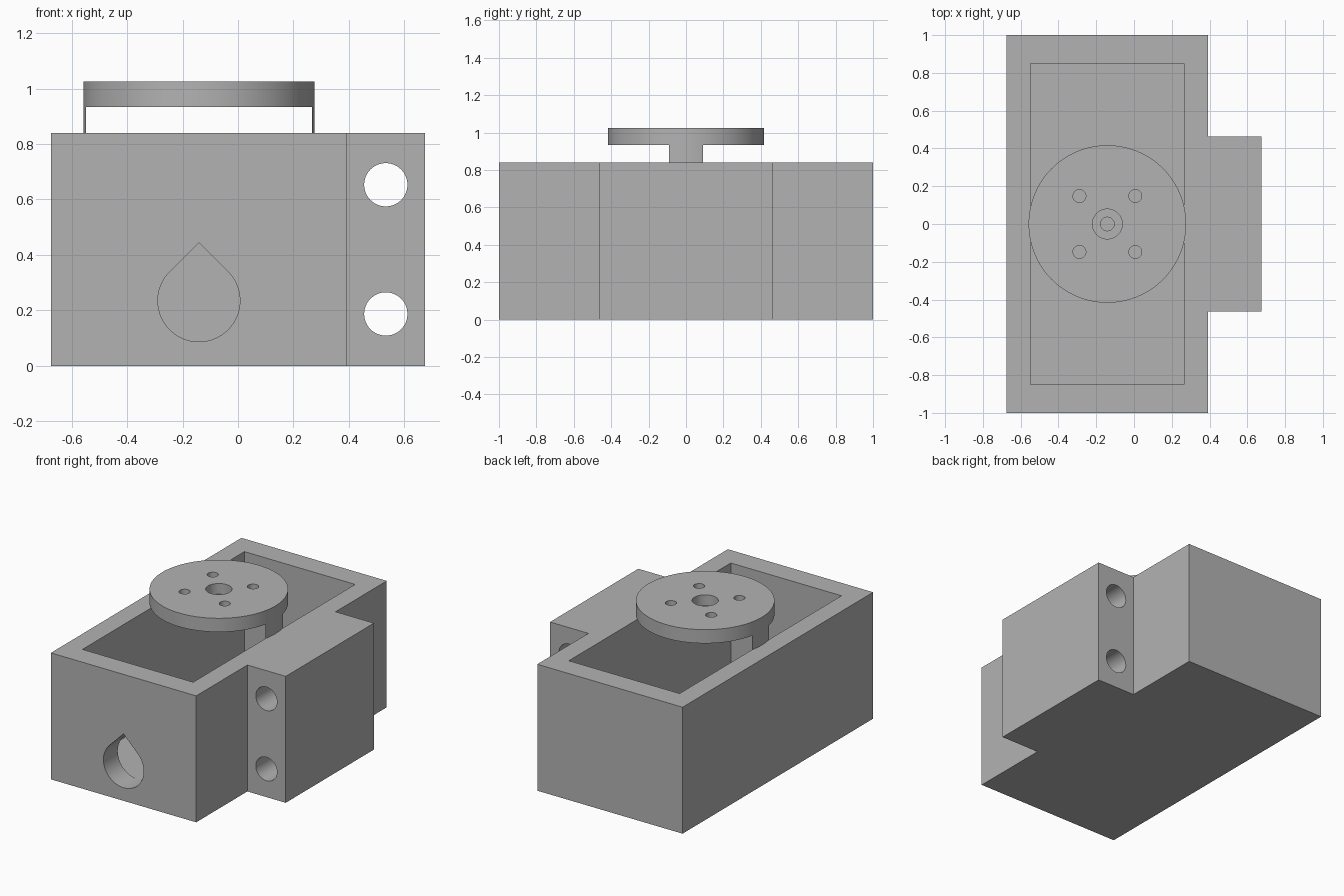
import bpy, bmesh, math
from mathutils import Vector

cube = bpy.data.objects.get("Cube")
if cube:
    bpy.data.objects.remove(cube, do_unlink=True)

grey = bpy.data.materials.new("plain grey")
grey.use_nodes = True
colour = (0.45, 0.45, 0.45, 1)
grey.diffuse_color = colour
grey.node_tree.nodes["Principled BSDF"].inputs["Base Color"].default_value = colour


def prism(name, outline, start, end, axis="z"):
    """Extrude a 2D outline: (x, y) along z, or (x, z) along y."""
    bm = bmesh.new()
    place = (lambda a, b: (a, b, start)) if axis == "z" else (lambda a, b: (a, start, b))
    face = bm.faces.new([bm.verts.new(place(a, b)) for a, b in outline])
    grown = bmesh.ops.extrude_face_region(bm, geom=[face])
    step = Vector((0, 0, end - start)) if axis == "z" else Vector((0, end - start, 0))
    bmesh.ops.translate(bm, vec=step, verts=[v for v in grown["geom"] if isinstance(v, bmesh.types.BMVert)])
    bmesh.ops.recalc_face_normals(bm, faces=bm.faces)
    mesh = bpy.data.meshes.new(name)
    bm.to_mesh(mesh)
    bm.free()
    mesh.materials.append(grey)
    obj = bpy.data.objects.new(name, mesh)
    bpy.context.collection.objects.link(obj)
    return obj


def rect(x0, x1, y0, y1):
    return [(x0, y0), (x1, y0), (x1, y1), (x0, y1)]


def arc(x, y, r, start=0, sweep=360, n=64):
    count = n if sweep == 360 else n + 1
    angles = [math.radians(start + sweep * i / n) for i in range(count)]
    return [(x + r * math.cos(a), y + r * math.sin(a)) for a in angles]


def cut(target, cutter):
    cutter.hide_render = True
    bpy.context.view_layer.objects.active = target
    mod = target.modifiers.new("cut", "BOOLEAN")
    mod.operation = "DIFFERENCE"
    mod.solver = "EXACT"
    mod.object = cutter
    bpy.ops.object.modifier_apply(modifier=mod.name)
    bpy.data.objects.remove(cutter, do_unlink=True)


def smooth(obj):
    bpy.ops.object.select_all(action="DESELECT")
    obj.select_set(True)
    bpy.context.view_layer.objects.active = obj
    bpy.ops.object.shade_smooth_by_angle(angle=math.radians(30))


LEFT, RIGHT, TAB = -0.675, 0.393, 0.675
TAB_Y, RIM, FLOOR = 0.463, 0.84, 0.085
CX = (LEFT + RIGHT) / 2
CAVITY = rect(CX - 0.407, CX + 0.407, -0.85, 0.85)
DISC_R, DISC_Z, DISC_TOP = 0.417, 0.934, 1.025

# Housing with side mounting tab
housing = prism("housing", [(LEFT, -1), (RIGHT, -1), (RIGHT, -TAB_Y), (TAB, -TAB_Y),
                            (TAB, TAB_Y), (RIGHT, TAB_Y), (RIGHT, 1), (LEFT, 1)], 0, RIM)
cut(housing, prism("cavity", CAVITY, FLOOR, 1.2))

# Teardrop cable opening through the front wall
HOLE_R, HOLE_Z = 0.148, 0.235
teardrop = arc(CX, HOLE_Z, HOLE_R, 135, 270) + [(CX, HOLE_Z + HOLE_R * math.sqrt(2))]
cut(housing, prism("cable_opening", teardrop, -1.1, -0.8, "y"))

# Two mounting holes through the tab
for z in (0.187, 0.653):
    cut(housing, prism("mounting_hole", arc(0.533, z, 0.078), -0.6, 0.6, "y"))
smooth(housing)

# Thin legs: slivers of the disc outline that stand on the side walls
legs = prism("disc_legs", arc(CX, 0, DISC_R, n=128), RIM, DISC_Z)
cut(legs, prism("leg_gap", CAVITY, 0.5, 1.2))
smooth(legs)

# Round disc with a deep centre recess, a small bore and four screw holes
disc = prism("round_disc", arc(CX, 0, DISC_R, n=128), DISC_Z, DISC_TOP)
cut(disc, prism("centre_recess", arc(CX, 0, 0.079), DISC_Z + 0.02, 1.2))
cut(disc, prism("centre_bore", arc(CX, 0, 0.036), 0.8, 1.2))
for sx in (-1, 1):
    for sy in (-1, 1):
        hole = arc(CX + sx * 0.148, sy * 0.148, 0.034, n=32)
        cut(disc, prism("screw_hole", hole, 0.8, 1.2))
smooth(disc)
